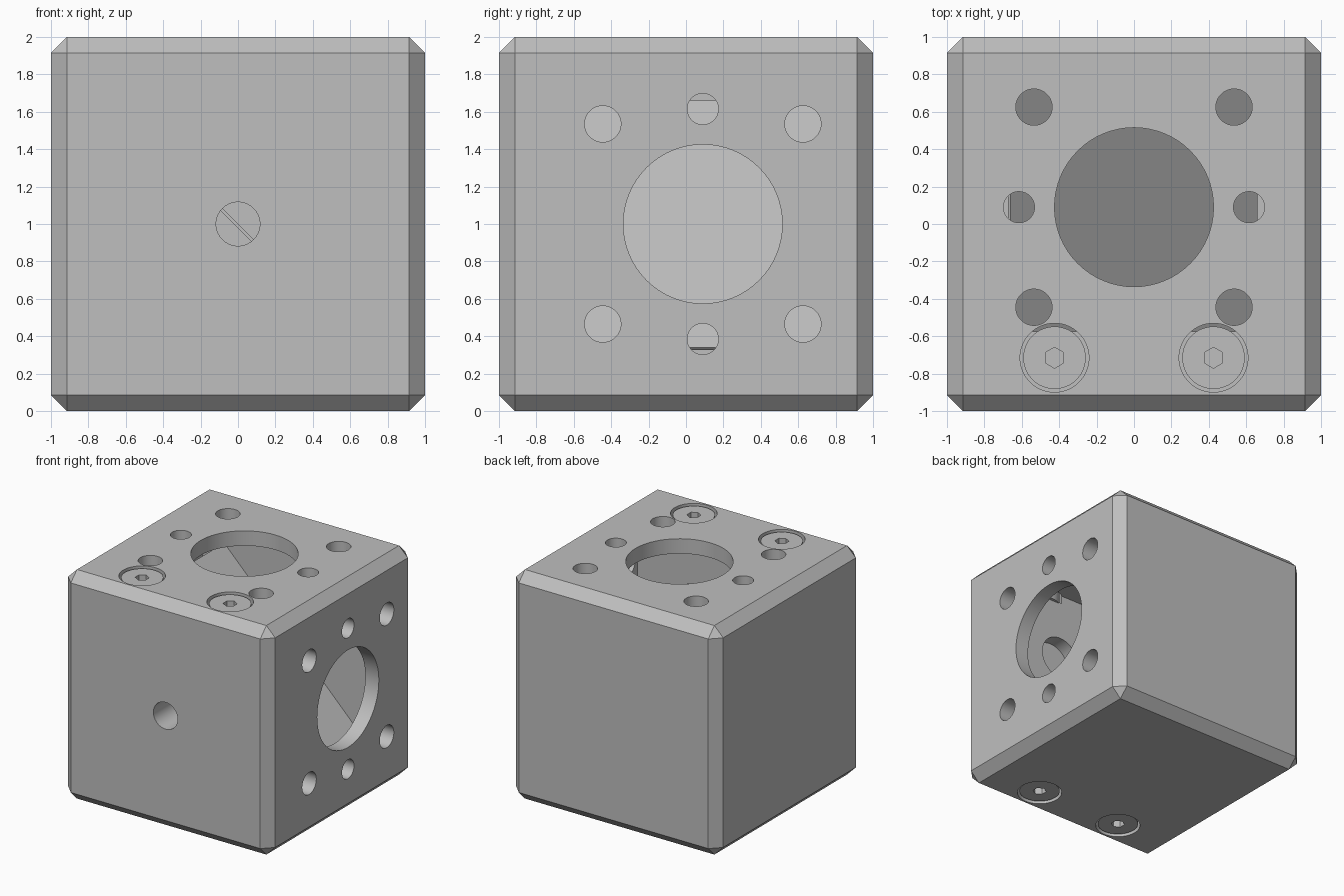
import bpy
import math
from mathutils import Vector

cube = bpy.data.objects.get("Cube")
if cube:
    bpy.data.objects.remove(cube, do_unlink=True)

grey = bpy.data.materials.new("metal_grey")
grey.use_nodes = True
grey.diffuse_color = (0.52, 0.52, 0.52, 1)
grey.node_tree.nodes["Principled BSDF"].inputs["Base Color"].default_value = grey.diffuse_color

CENTRE_Y = 0.09    # optical axis
SCREW_Y = -0.715
POCKET_DEPTH = 0.2


def box(name, low, high):
    low, high = Vector(low), Vector(high)
    bpy.ops.mesh.primitive_cube_add(size=1, location=(low + high) / 2)
    ob = bpy.context.object
    ob.name = name
    ob.scale = high - low
    bpy.ops.object.transform_apply(location=False, rotation=False, scale=True)
    ob.data.materials.append(grey)
    return ob


def cylinder(name, start, end, radius, sides=64):
    start, end = Vector(start), Vector(end)
    axis = end - start
    bpy.ops.mesh.primitive_cylinder_add(
        vertices=sides, radius=radius, depth=axis.length, location=(start + end) / 2,
        rotation=axis.to_track_quat('Z', 'Y').to_euler())
    ob = bpy.context.object
    ob.name = name
    ob.data.materials.append(grey)
    return ob


def cut(target, cutter):
    """Subtract the cutter and discard it."""
    cutter.hide_render = True
    mod = target.modifiers.new("cut", 'BOOLEAN')
    mod.operation = 'DIFFERENCE'
    mod.solver = 'EXACT'
    mod.object = cutter
    bpy.context.view_layer.objects.active = target
    bpy.ops.object.modifier_apply(modifier=mod.name)
    bpy.data.objects.remove(cutter, do_unlink=True)


def smooth(ob):
    bpy.ops.object.select_all(action='DESELECT')
    ob.select_set(True)
    bpy.context.view_layer.objects.active = ob
    bpy.ops.object.shade_smooth_by_angle(angle=math.radians(30))


# Chamfered housing
housing = box("housing", (-1, -1, 0), (1, 1, 2))
bevel = housing.modifiers.new("chamfer", 'BEVEL')
bevel.width = 0.085
bevel.segments = 1
bpy.ops.object.modifier_apply(modifier=bevel.name)

# Inner chamber
cut(housing, box("chamber", (-0.87, -0.575, 0.13), (0.87, 0.755, 1.87)))

# Ports and rod holes, the same pattern on the top and the +x side
pattern = [(0, 0, 0.425)]
for a in (-1, 1):
    pattern.append((a * 0.615, 0, 0.083))
    for b in (-1, 1):
        pattern.append((a * 0.535, b * 0.535, 0.097))
for a, b, radius in pattern:
    y = CENTRE_Y + b
    cut(housing, cylinder("top_hole", (a, y, 1.8), (a, y, 2.1), radius))
    cut(housing, cylinder("side_hole", (0.8, y, 1 + a), (1.1, y, 1 + a), radius))

# Access hole in the front, and round recesses inside the front wall
cut(housing, cylinder("front_hole", (0, -1.1, 1), (0, -0.5, 1), 0.117))
for s in (-1, 1):
    cut(housing, cylinder("recess", (s * 0.32, -0.7, 1 + s * 0.27),
                          (s * 0.32, -0.5, 1 + s * 0.27), 0.19))

# Socket screws in counterbores, top and bottom
for x in (-0.425, 0.425):
    for face_z, up in ((2, 1), (0, -1)):
        floor = face_z - up * POCKET_DEPTH
        cut(housing, cylinder("counterbore", (x, SCREW_Y, floor),
                              (x, SCREW_Y, face_z + up * 0.1), 0.184))
        top = face_z - up * 0.015
        screw = cylinder("screw_head", (x, SCREW_Y, floor - up * 0.01),
                         (x, SCREW_Y, top), 0.167)
        cut(screw, cylinder("hex_socket", (x, SCREW_Y, top - up * 0.09),
                            (x, SCREW_Y, top + up * 0.1), 0.056, 6))
        smooth(screw)
smooth(housing)

# Diagonal mirror plate, its face on the optical axis
mirror = box("mirror_plate", (-0.935, -0.575, -0.016), (0.935, 0.755, 0))
shift = -0.008 * math.sqrt(0.5)
mirror.location = (shift, CENTRE_Y, 1 + shift)
mirror.rotation_euler = (0, math.radians(45), 0)
